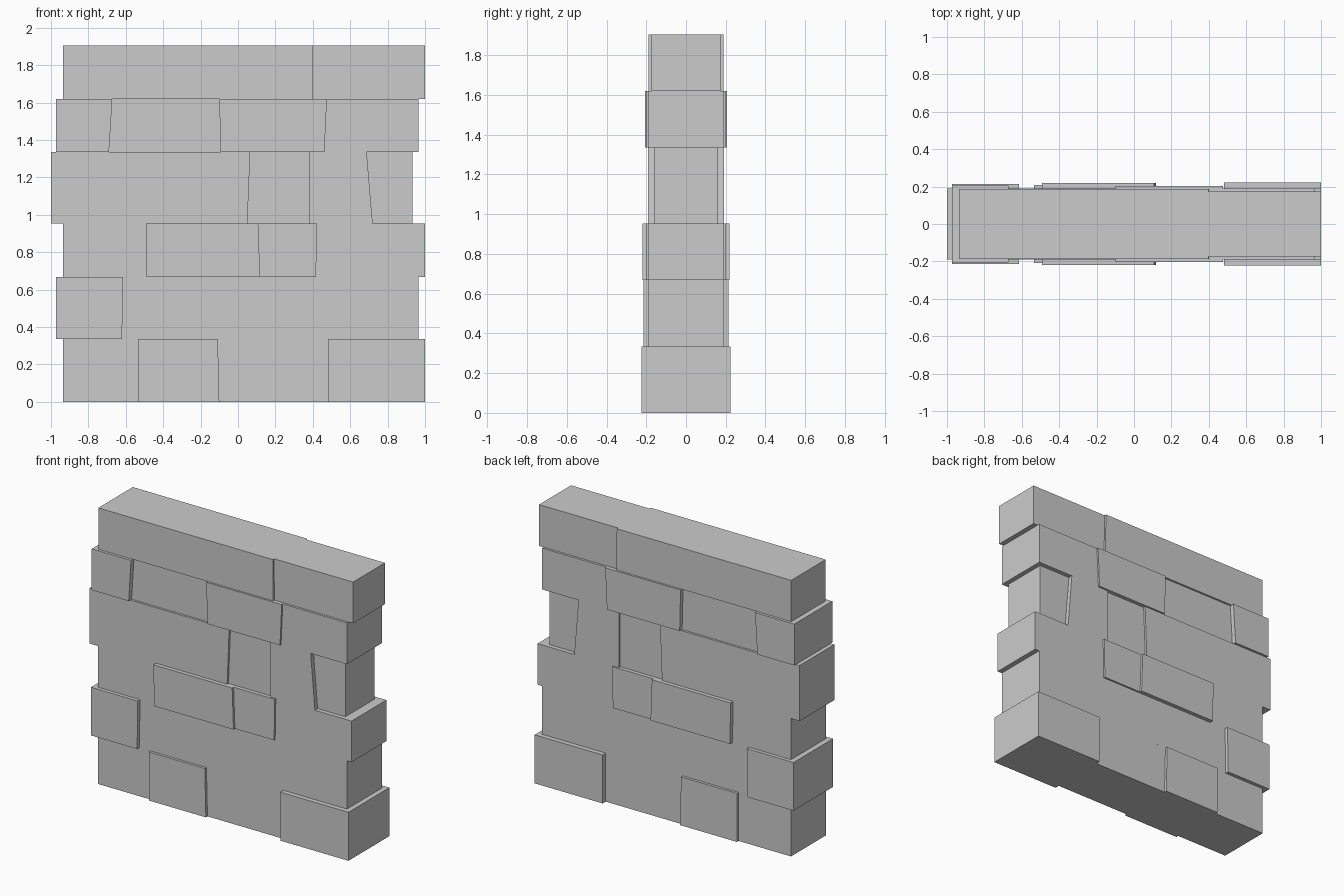
import bpy
import bmesh

if "Cube" in bpy.data.objects:
    bpy.data.objects.remove(bpy.data.objects["Cube"])

# Each course: bottom z, top z, joints as (x at bottom, x at top), half depth of each stone
COURSES = [
    (0.0, 0.335,
     [(-0.935, -0.935), (-0.535, -0.535), (-0.1, -0.108), (0.48, 0.48), (1.0, 1.0)],
     [0.19, 0.208, 0.19, 0.223]),
    (0.335, 0.668,
     [(-0.972, -0.972), (-0.62, -0.615), (0.965, 0.965)],
     [0.215, 0.19]),
    (0.668, 0.952,
     [(-0.935, -0.935), (-0.488, -0.493), (0.118, 0.108), (0.417, 0.422), (1.0, 1.0)],
     [0.19, 0.218, 0.202, 0.19]),
    (0.952, 1.335,
     [(-1.0, -1.0), (0.05, 0.065), (0.38, 0.38), (0.72, 0.688), (0.932, 0.932)],
     [0.19, 0.175, 0.19, 0.16]),
    (1.335, 1.62,
     [(-0.972, -0.972), (-0.69, -0.672), (-0.093, -0.1), (0.462, 0.475), (0.965, 0.965)],
     [0.207, 0.175, 0.202, 0.19]),
    (1.62, 1.905,
     [(-0.935, -0.935), (0.4, 0.397), (1.0, 1.0)],
     [0.188, 0.174]),
]


def add_stone(name, z0, z1, left, right, depth):
    """Extrude a four-sided front profile through the wall thickness."""
    bm = bmesh.new()
    profile = [(left[0], z0), (right[0], z0), (right[1], z1), (left[1], z1)]
    face = bm.faces.new([bm.verts.new((x, -depth, z)) for x, z in profile])
    back = bmesh.ops.extrude_face_region(bm, geom=[face])["geom"]
    verts = [v for v in back if isinstance(v, bmesh.types.BMVert)]
    bmesh.ops.translate(bm, verts=verts, vec=(0, 2 * depth, 0))
    bmesh.ops.recalc_face_normals(bm, faces=bm.faces)
    mesh = bpy.data.meshes.new(name)
    bm.to_mesh(mesh)
    bm.free()
    bpy.context.collection.objects.link(bpy.data.objects.new(name, mesh))


# Lay the stones course by course
for row, (z0, z1, joints, depths) in enumerate(COURSES, 1):
    for col, depth in enumerate(depths):
        add_stone(f"course_{row}_stone_{col + 1}", z0, z1,
                  joints[col], joints[col + 1], depth)
